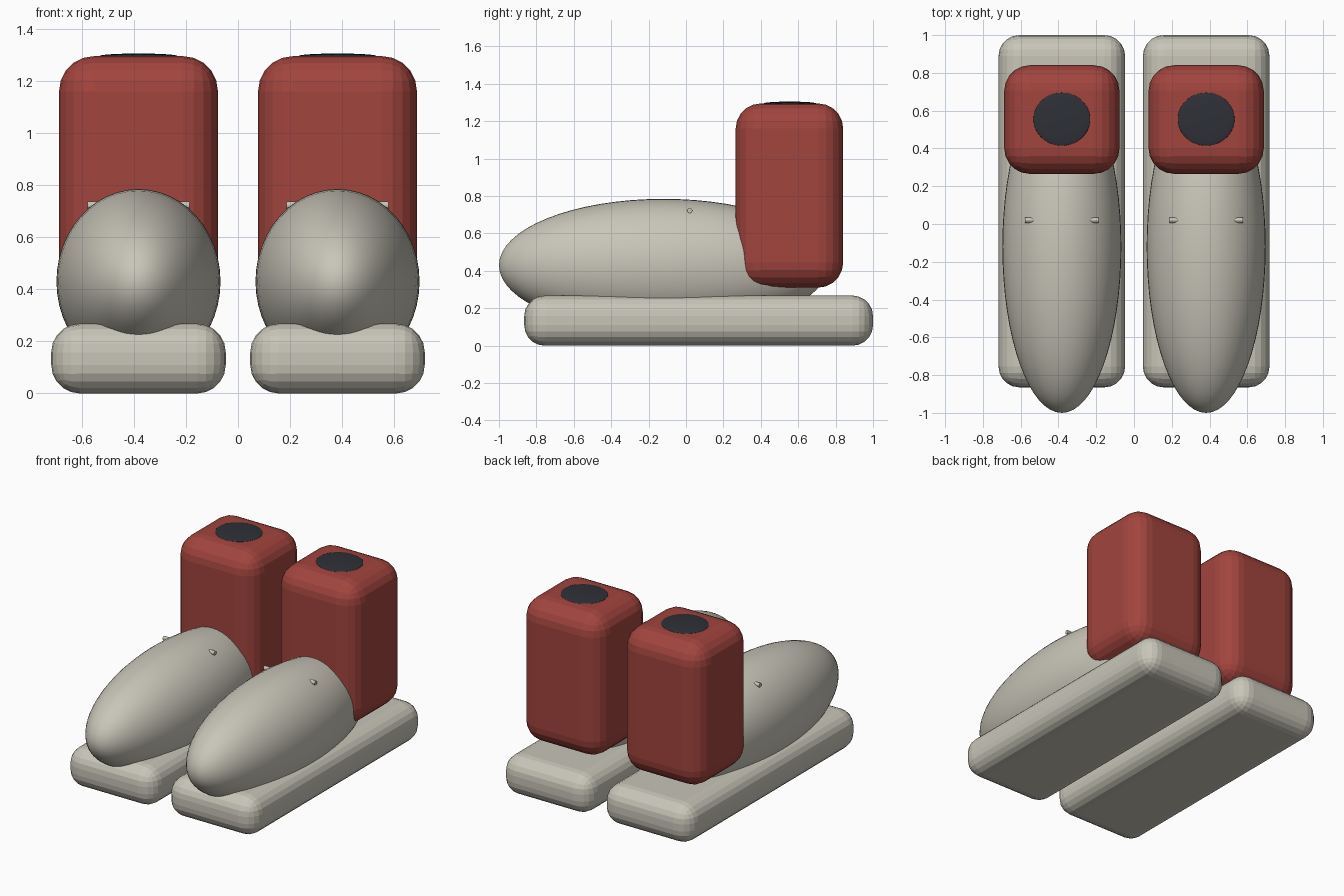
import bpy
import bmesh
from math import pi
from mathutils import Matrix

cube = bpy.data.objects.get("Cube")
if cube:
    bpy.data.objects.remove(cube, do_unlink=True)


def material(name, rgb):
    m = bpy.data.materials.new(name)
    m.use_nodes = True
    m.diffuse_color = (*rgb, 1)
    m.node_tree.nodes["Principled BSDF"].inputs["Base Color"].default_value = (*rgb, 1)
    return m


CREAM = material("warm cream", (0.58, 0.56, 0.48))
RED = material("brick red", (0.36, 0.058, 0.048))
DARK = material("charcoal", (0.027, 0.030, 0.038))


def finish(name, bm, mat, location, smooth=False):
    mesh = bpy.data.meshes.new(name)
    for f in bm.faces:
        f.smooth = smooth
    bm.to_mesh(mesh)
    bm.free()
    mesh.materials.append(mat)
    obj = bpy.data.objects.new(name, mesh)
    obj.location = location
    bpy.context.collection.objects.link(obj)
    return obj


def rounded_box(name, size, radius, mat, location):
    bm = bmesh.new()
    bmesh.ops.create_cube(bm, size=1, matrix=Matrix.Diagonal((*size, 1)))
    obj = finish(name, bm, mat, location)
    bevel = obj.modifiers.new("rounded edges", "BEVEL")
    bevel.width = radius
    bevel.segments = 5
    return obj


def ellipsoid(name, radii, mat, location):
    # Poles lie along the length
    bm = bmesh.new()
    bmesh.ops.create_uvsphere(
        bm, u_segments=48, v_segments=32, radius=1,
        matrix=Matrix.Diagonal((*radii, 1)) @ Matrix.Rotation(pi / 2, 4, "X"))
    return finish(name, bm, mat, location, smooth=True)


def boot(side, x):
    rounded_box(side + "_sole", (0.67, 1.865, 0.268), 0.11, CREAM, (x, 0.0675, 0.134))
    ellipsoid(side + "_toe", (0.315, 0.88, 0.355), CREAM, (x, -0.12, 0.43))
    rounded_box(side + "_shaft", (0.61, 0.575, 0.985), 0.135, RED, (x, 0.553, 0.8025))

    # Shallow domed ankle opening
    ellipsoid(side + "_opening", (0.15, 0.14, 0.01), DARK, (x, 0.555, 1.295))

    # Slim bar passing through the instep, leaving a stud on each side
    bm = bmesh.new()
    bmesh.ops.create_cone(
        bm, cap_ends=True, segments=12, radius1=0.014, radius2=0.014, depth=0.39,
        matrix=Matrix.Rotation(pi / 2, 4, "Y"))
    finish(side + "_lace_bar", bm, CREAM, (x, 0.02, 0.722))


boot("right", -0.382)
boot("left", 0.382)
